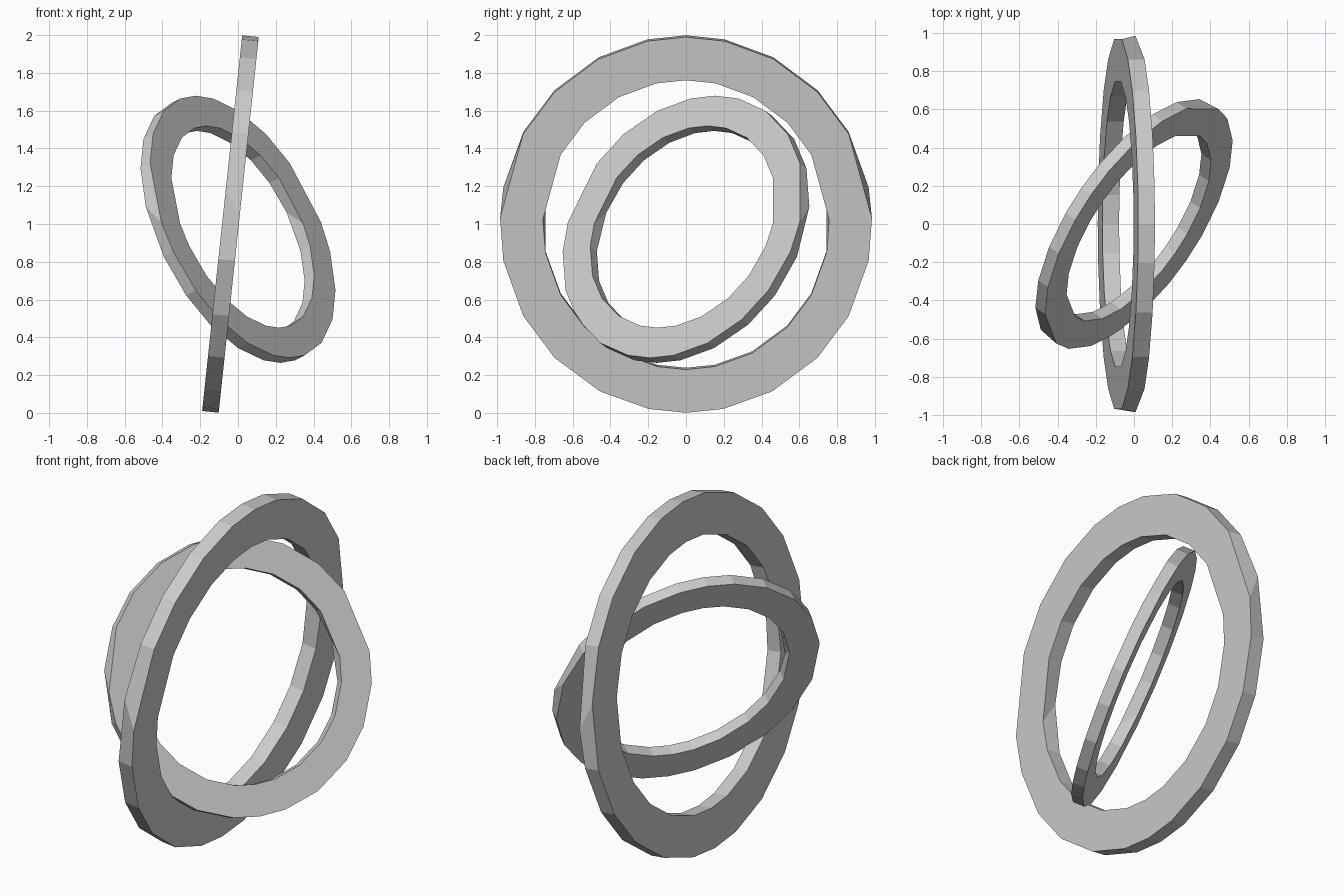
import bpy, bmesh
from math import sin, cos, radians
from mathutils import Vector

if "Cube" in bpy.data.objects:
    bpy.data.objects.remove(bpy.data.objects["Cube"])

# Uneven facet angles from top to bottom, one list per rim; mirrored to the other side
BACK_HALF = [0, 12, 28, 45, 61, 79, 101, 119, 135, 152.5, 168.5, 180]
FRONT_HALF = [0, 12, 28, 45, 61, 88, 101, 119, 135, 152.5, 168.5, 180]
FRONT_HALF[5:7] = [61 + 27, 101]


def full_circle(half):
    return half + [360 - a for a in reversed(half[1:-1])]


def ring(name, centre, normal, outer, inner, thick, squash=0.985):
    """Flat faceted hoop around the given axis."""
    n = Vector(normal).normalized()
    up = Vector((0, 0, 1))
    up = (up - n * n.z).normalized()
    side = up.cross(n)
    c = Vector(centre)
    bm = bmesh.new()
    loops = []
    # Closed square section: outer back, outer front, inner front, inner back
    for r, h, half in ((outer, -0.5, BACK_HALF), (outer, 0.5, FRONT_HALF),
                       (inner, 0.5, FRONT_HALF), (inner, -0.5, BACK_HALF)):
        loops.append([bm.verts.new(c + n * (h * thick)
                                   + up * (r * cos(radians(a)))
                                   + side * (r * squash * sin(radians(a))))
                      for a in full_circle(half)])
    count = len(loops[0])
    for k in range(4):
        p, q = loops[k], loops[(k + 1) % 4]
        for i in range(count):
            j = (i + 1) % count
            bm.faces.new((p[i], p[j], q[j], q[i]))
    bmesh.ops.recalc_face_normals(bm, faces=bm.faces)
    mesh = bpy.data.meshes.new(name)
    bm.to_mesh(mesh)
    bm.free()
    obj = bpy.data.objects.new(name, mesh)
    bpy.context.collection.objects.link(obj)
    return obj


# Large, nearly upright hoop
ring("outer_ring", (-0.04, 0, 1.0), (0.994, 0, -0.106), 1.0, 0.77, 0.088)
# Smaller tilted hoop inside it
ring("inner_ring", (0, 0, 0.972), (0.755, -0.52, 0.40), 0.757, 0.583, 0.067)
